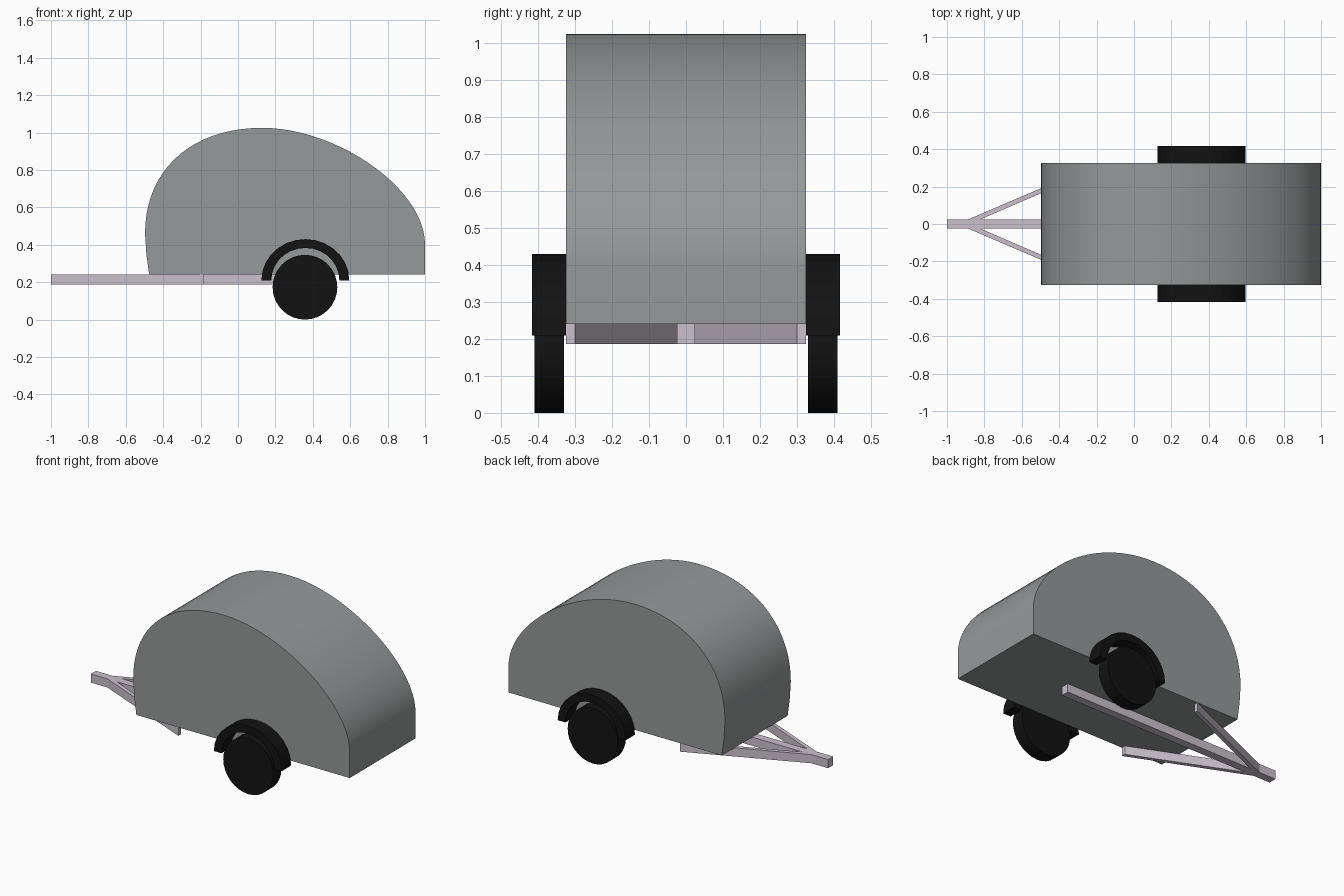
import bpy, bmesh, math
from mathutils import Vector
from mathutils.geometry import interpolate_bezier

if "Cube" in bpy.data.objects:
    bpy.data.objects.remove(bpy.data.objects["Cube"])


def material(name, rgb):
    m = bpy.data.materials.new(name)
    m.diffuse_color = (*rgb, 1)
    m.use_nodes = True
    m.node_tree.nodes["Principled BSDF"].inputs["Base Color"].default_value = m.diffuse_color
    return m


shell_grey = material("shell_grey", (0.30, 0.32, 0.32))
frame_metal = material("frame_metal", (0.60, 0.53, 0.62))
rubber = material("rubber", (0.006, 0.006, 0.006))


def prism(name, points, depth, mat, smooth=0):
    """Extrude a closed 3D outline along the depth vector."""
    bm = bmesh.new()
    face = bm.faces.new([bm.verts.new(p) for p in points])
    new = bmesh.ops.extrude_face_region(bm, geom=[face])["geom"]
    bmesh.ops.translate(bm, vec=depth, verts=[v for v in new if isinstance(v, bmesh.types.BMVert)])
    if not any(f is face or set(f.verts) == set(face.verts) for f in bm.faces):
        bm.faces.new(face.verts)
    bmesh.ops.recalc_face_normals(bm, faces=bm.faces)
    me = bpy.data.meshes.new(name)
    bm.to_mesh(me)
    bm.free()
    ob = bpy.data.objects.new(name, me)
    bpy.context.collection.objects.link(ob)
    me.materials.append(mat)
    if smooth:
        bpy.ops.object.select_all(action='DESELECT')
        ob.select_set(True)
        bpy.context.view_layer.objects.active = ob
        bpy.ops.object.shade_smooth_by_angle(angle=math.radians(smooth))
    return ob


def arc(cx, cz, rx, rz, a0, a1, n, y):
    return [(cx + rx * math.cos(math.radians(a0 + (a1 - a0) * i / n)), y,
             cz + rz * math.sin(math.radians(a0 + (a1 - a0) * i / n))) for i in range(n + 1)]


# teardrop body: side profile from two bezier arcs
W = 0.325
front_arc = [(-0.497, 0.46), (-0.497, 0.80), (-0.25, 1.025), (0.13, 1.025)]
rear_arc = [(0.13, 1.025), (0.53, 1.025), (1.0, 0.70), (1.0, 0.40)]
profile = [Vector((-0.475, 0.24)), Vector((-0.490, 0.35))]
profile += interpolate_bezier(*[Vector(p) for p in front_arc], 20)
profile += interpolate_bezier(*[Vector(p) for p in rear_arc], 24)[1:]
profile.append(Vector((1.0, 0.24)))
prism("body", [(p.x, -W, p.y) for p in profile], (0, 2 * W, 0), shell_grey, 30)

# tow bar
Z0, Z1 = 0.187, 0.241
prism("tow_bar", [(-1, -0.025, Z0), (0.5, -0.025, Z0), (0.5, 0.025, Z0), (-1, 0.025, Z0)],
      (0, 0, Z1 - Z0), frame_metal)

for side, s in (("front", -1), ("back", 1)):
    # angled brace of the A-frame
    brace = [(-0.885, 0.025), (-0.82, 0.025), (-0.185, 0.30), (-0.185, 0.325)]
    prism(side + "_brace", [(x, s * y, Z0) for x, y in brace], (0, 0, Z1 - Z0), frame_metal)

    # wheel
    prism(side + "_wheel", arc(0.358, 0.173, 0.173, 0.173, 0, 360, 32, s * 0.33)[:-1],
          (0, s * 0.08, 0), rubber, 30)

    # arched mudguard
    outer = arc(0.36, 0.21, 0.235, 0.22, 0, 180, 14, s * W)
    inner = arc(0.36, 0.21, 0.182, 0.173, 180, 0, 14, s * W)
    prism(side + "_mudguard", outer + inner, (0, s * 0.092, 0), rubber)
